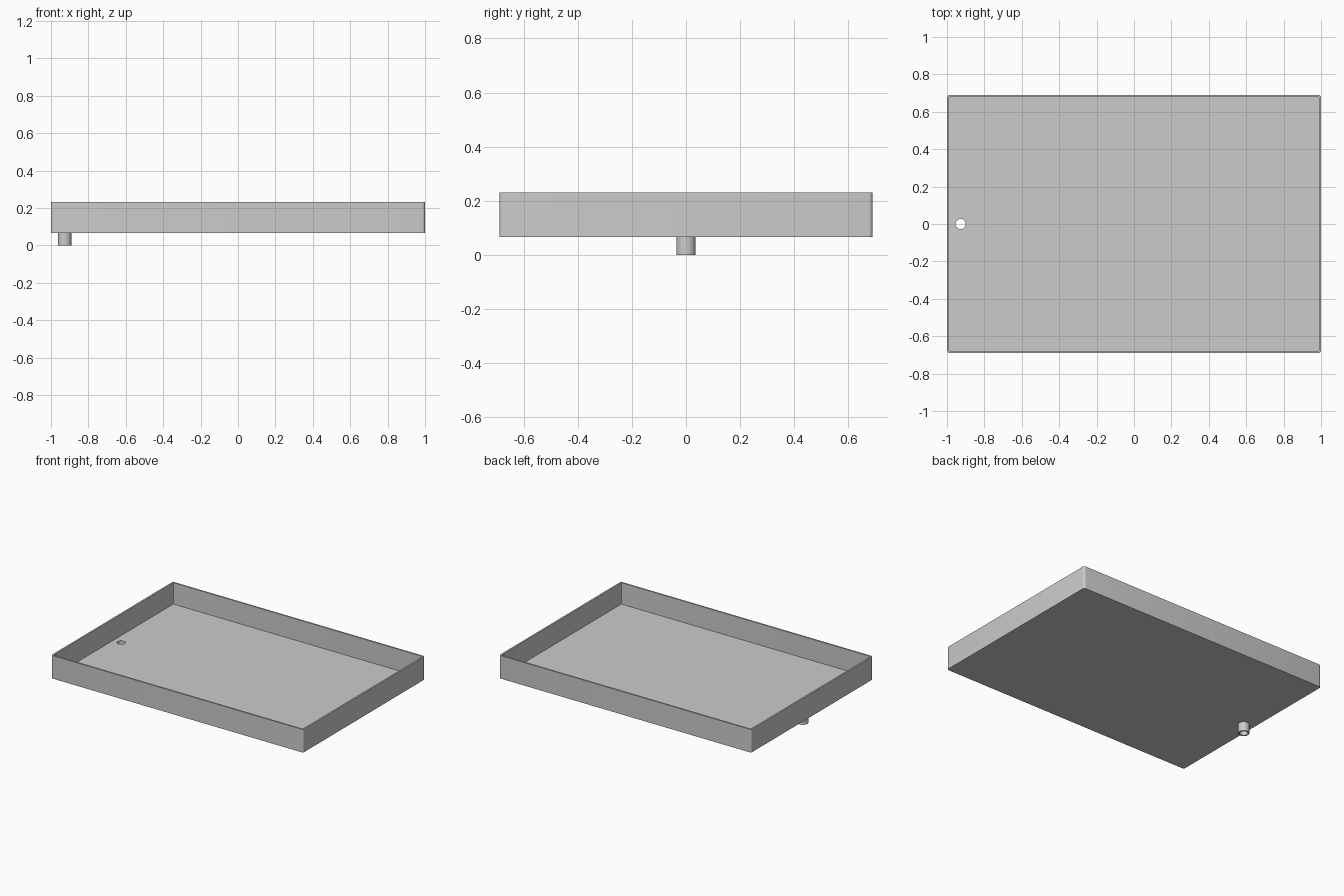
import bpy
import bmesh
from mathutils import Matrix, Vector

if "Cube" in bpy.data.objects:
    bpy.data.objects.remove(bpy.data.objects["Cube"], do_unlink=True)

HALF_X, HALF_Y = 1.0, 0.69
BASE, RIM = 0.066, 0.231
WALL, CORNER = 0.012, 0.015
DRAIN_X, DRAIN_R, SPOUT_R = -0.927, 0.027, 0.036
SIDES = 32

grey = bpy.data.materials.new("plain grey")
grey.use_nodes = True
colour = (0.6, 0.6, 0.6, 1)
grey.diffuse_color = colour
grey.node_tree.nodes["Principled BSDF"].inputs["Base Color"].default_value = colour


def finish(bm, name):
    bmesh.ops.recalc_face_normals(bm, faces=bm.faces)
    mesh = bpy.data.meshes.new(name)
    bm.to_mesh(mesh)
    bm.free()
    mesh.materials.append(grey)
    obj = bpy.data.objects.new(name, mesh)
    bpy.context.collection.objects.link(obj)
    return obj


def smooth(obj):
    bpy.ops.object.select_all(action="DESELECT")
    obj.select_set(True)
    bpy.context.view_layer.objects.active = obj
    bpy.ops.object.shade_smooth_by_angle()


# Tray: block with rounded upright edges, hollowed from the top
bm = bmesh.new()
size = Matrix.Diagonal((2 * HALF_X, 2 * HALF_Y, RIM - BASE, 1))
bmesh.ops.create_cube(bm, size=1, matrix=Matrix.Translation((0, 0, (BASE + RIM) / 2)) @ size)
upright = [e for e in bm.edges if abs(e.verts[0].co.z - e.verts[1].co.z) > 0.01]
bmesh.ops.bevel(bm, geom=upright, offset=CORNER, segments=5, profile=0.5, affect="EDGES")
top = max(bm.faces, key=lambda f: f.calc_center_median().z)
bmesh.ops.inset_region(bm, faces=[top], thickness=WALL, use_even_offset=True)
well = bmesh.ops.extrude_face_region(bm, geom=[top])["geom"]
if top.is_valid:
    bmesh.ops.delete(bm, geom=[top], context="FACES_ONLY")
for v in well:
    if isinstance(v, bmesh.types.BMVert):
        v.co.z = BASE + WALL
tray = finish(bm, "tray")

# Drain hole cut through the floor
bm = bmesh.new()
bmesh.ops.create_cone(bm, cap_ends=True, segments=SIDES, radius1=DRAIN_R, radius2=DRAIN_R,
                      depth=0.1, matrix=Matrix.Translation((DRAIN_X, 0, BASE)))
cutter = finish(bm, "drain_cutter")
cutter.hide_render = True
cut = tray.modifiers.new("drain_hole", "BOOLEAN")
cut.operation = "DIFFERENCE"
cut.solver = "EXACT"
cut.object = cutter
bpy.context.view_layer.objects.active = tray
bpy.ops.object.modifier_apply(modifier=cut.name)
bpy.data.objects.remove(cutter, do_unlink=True)
smooth(tray)

# Drain spout: open tube under the hole
bm = bmesh.new()
profile = [(DRAIN_R, 0), (SPOUT_R, 0), (SPOUT_R, BASE), (DRAIN_R, BASE)]
ring = [bm.verts.new((DRAIN_X + r, 0, z)) for r, z in profile]
edges = [bm.edges.new((ring[i], ring[(i + 1) % 4])) for i in range(4)]
bmesh.ops.spin(bm, geom=ring + edges, cent=Vector((DRAIN_X, 0, 0)), axis=(0, 0, 1),
               angle=6.283185, steps=SIDES, use_merge=True)
bmesh.ops.remove_doubles(bm, verts=bm.verts, dist=0.0001)
smooth(finish(bm, "drain_spout"))
